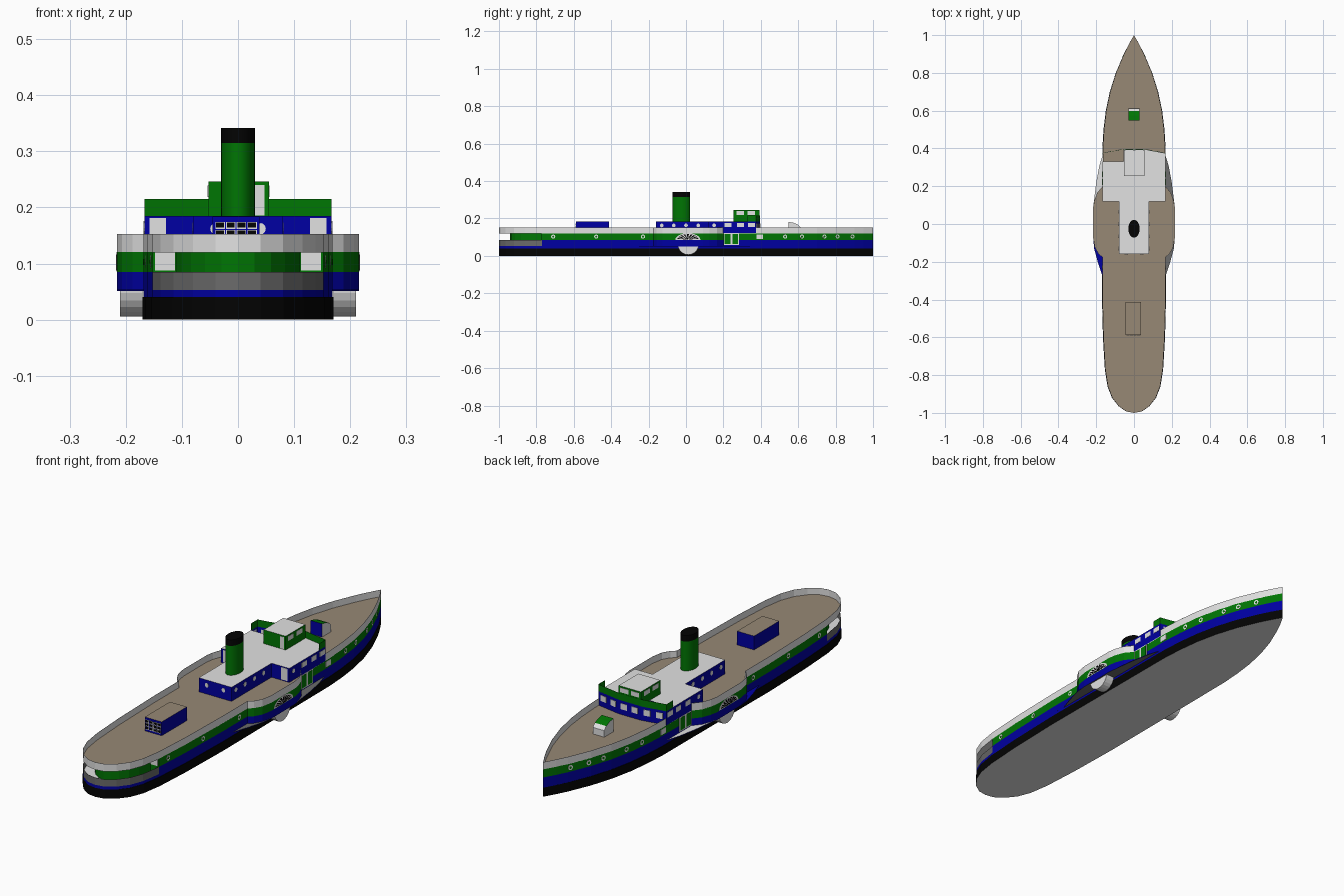
import bpy, bmesh, math
from mathutils import Vector, Matrix

if "Cube" in bpy.data.objects:
    bpy.data.objects.remove(bpy.data.objects["Cube"])

def material(name, c):
    m = bpy.data.materials.new(name)
    m.diffuse_color = (*c, 1)
    m.use_nodes = True
    m.node_tree.nodes["Principled BSDF"].inputs["Base Color"].default_value = m.diffuse_color
    return m

LIGHT = material("light_grey", (.76, .76, .76))
GREEN = material("green", (0, .18, .001))
BLUE = material("blue", (0, 0, .36))
BLACK = material("black", (.001, .001, .001))
GREY = material("mid_grey", (.145, .145, .145))
DECK = material("deck_brown", (.31, .247, .178))

def finish(name, bm, mats):
    me = bpy.data.meshes.new(name)
    bm.to_mesh(me)
    bm.free()
    for m in mats:
        me.materials.append(m)
    ob = bpy.data.objects.new(name, me)
    bpy.context.collection.objects.link(ob)
    return ob

def prism(name, pts, z0, z1, side, top=None, bottom=None, caps=True):
    """Extrude a counter-clockwise outline upwards; sides, top and bottom may differ in colour."""
    bm = bmesh.new()
    lo = [bm.verts.new((x, y, z0)) for x, y in pts]
    hi = [bm.verts.new((x, y, z1)) for x, y in pts]
    n = len(pts)
    for i in range(n):
        j = (i + 1) % n
        bm.faces.new((lo[i], lo[j], hi[j], hi[i]))
    if caps:
        bm.faces.new(hi).material_index = 1
        bm.faces.new(lo[::-1]).material_index = 2
    bm.normal_update()
    return finish(name, bm, [side, top or side, bottom or side])

def sheet(name, pts, z0, z1, mat, thick=.001):
    """Thin upright wall along an open path, thickened inwards."""
    bm = bmesh.new()
    lo = [bm.verts.new((x, y, z0)) for x, y in pts]
    hi = [bm.verts.new((x, y, z1)) for x, y in pts]
    for i in range(len(pts) - 1):
        bm.faces.new((lo[i], lo[i + 1], hi[i + 1], hi[i]))
    ob = finish(name, bm, [mat])
    mod = ob.modifiers.new("thickness", 'SOLIDIFY')
    mod.thickness, mod.offset = thick, -1
    return ob

def rect(x0, x1, y0, y1):
    return [(x0, y0), (x1, y0), (x1, y1), (x0, y1)]

def both(half):
    """Right-hand path from stern to bow, continued down the mirrored left side."""
    return half + [(-x, y) for x, y in reversed(half) if x > 0]

def plate(name, loc, normal, w, h, mat, n=4, start=0, sweep=math.tau, pie=False, t=.002):
    """Thin flat panel: a rectangle (n=4), a disc, or a pie wedge, facing along normal."""
    nv = Vector(normal).normalized()
    u = Vector((0, 0, 1)).cross(nv).normalized()
    if n == 4 and not pie:
        pts = [(-w/2, -h/2), (w/2, -h/2), (w/2, h/2), (-w/2, h/2)]
    else:
        k = n if pie else n - 1
        pts = [(w/2*math.cos(start + sweep*i/n), h/2*math.sin(start + sweep*i/n)) for i in range(k + 1)]
        if pie:
            pts.append((0, 0))
    ob = prism(name, pts, -t/2, t/2, mat)
    m = Matrix((u, Vector((0, 0, 1)), nv)).transposed().to_4x4()
    ob.matrix_world = Matrix.Translation(loc) @ m
    return ob

# Outlines
aft = [(0, -1), (.04, -.993), (.08, -.965), (.115, -.92), (.138, -.86), (.152, -.77)]
mid_aft = [(.162, -.6), (.168, -.35)]
sponson = [(.168, -.175), (.188, -.158), (.207, -.125), (.216, -.075),
           (.216, .09), (.21, .125), (.195, .165), (.166, .2)]
fore = [(.165, .4), (.159, .5), (.147, .6), (.126, .7), (.095, .8), (.053, .9), (.028, .95), (0, 1)]
plain = aft + mid_aft + fore
full = aft + mid_aft + sponson + fore
forward = [aft[-1]] + mid_aft + sponson + fore

# Hull in stacked colour bands
prism("lower_hull", both([(x * 1.015, y) for x, y in plain]), 0, .04, BLACK, bottom=LIGHT)
prism("waterline_band", both(plain), .04, .053, BLUE, top=LIGHT)
prism("blue_hull_band", both(forward), .053, .085, BLUE, bottom=GREY)
prism("green_hull_band", both(forward), .085, .121, GREEN)
prism("main_deck", both(full), .12, .123, LIGHT, top=DECK)
loop = both(full)
sheet("bulwark", loop + loop[:1], .121, .153, LIGHT)

# Open stern gallery: low rail, inner cabin and doors
stern = [(-x, y) for x, y in reversed(aft)] + aft[1:]
sheet("stern_rail", stern, .053, .085, GREY)
prism("stern_cabin", [(x * .73, -.77 + (y + .77) * .74) for x, y in stern], .053, .12, GREEN)
plate("gallery_bulkhead", (0, -.7705, .087), (0, -1, 0), .3, .066, GREEN)
for s in (-1, 1):
    plate("stern_door", (s * .13, -.772, .104), (0, -1, 0), .036, .032, LIGHT)

# Sponson ledges and paddle wheels
for s in (-1, 1):
    for label, pts, col in (
            ("fore", [(.15, .02), (.216, .02), (.216, .09), (.2, .22), (.183, .31), (.16, .385)], LIGHT),
            ("aft", [(.15, -.28), (.166, -.28), (.192, -.2), (.211, -.13), (.216, -.075), (.216, .02), (.15, .02)], BLUE)):
        p = pts if s > 0 else [(-x, y) for x, y in reversed(pts)]
        prism(label + "_ledge", p, .051, .054, BLUE, top=col if s < 0 else GREY, bottom=GREY)
    bpy.ops.mesh.primitive_cylinder_add(vertices=24, radius=.056, depth=.04,
                                        location=(s * .19, .012, .062), rotation=(0, math.pi/2, 0))
    wheel = bpy.context.object
    wheel.name = "paddle_wheel"
    wheel.data.materials.append(LIGHT)

    # Fan-shaped paddle box vent
    plate("vent_back", (s * .216, .01, .086), (s, 0, 0), .134, .07, LIGHT, 16, 0, math.pi, True, .001)
    for i in range(9):
        plate("vent_slot", (s * .2167, .01, .088), (s, 0, 0), .112, .056, BLACK, 3,
              math.pi * (i + .22) / 9, math.pi * .56 / 9, True, .001)

    # Hull portholes, turned to follow the side
    for y in (-.71, -.48, -.23, .53, .62, .74, .81, .89):
        for (xa, ya), (xb, yb) in zip(plain, plain[1:]):
            if ya <= y <= yb:
                x = xa + (xb - xa) * (y - ya) / (yb - ya)
                n = (s * (yb - ya), xa - xb, 0)
                plate("hull_porthole", (s * x, y, .103), n, .023, .023, LIGHT, 10)
                plate("porthole_glass", (s * x, y, .103), n, .011, .011, GREEN, 8, t=.003)
    plate("hull_window", (s * .165, .395, .103), (s, 0, 0), .036, .024, LIGHT)

    # Boarding doors with pale frames
    for y in (.222, .264):
        plate("door_frame", (s * .166, y, .09), (s, 0, 0), .04, .064, LIGHT, t=.003)
        plate("boarding_door", (s * .166, y, .09), (s, 0, 0), .03, .055, GREEN, t=.005)

# Deckhouses: narrow aft part and full-width bridge part, port bridge wing left open
prism("aft_deckhouse", rect(-.08, .08, -.16, .125), .122, .184, BLUE)
prism("bridge_house", [(-.167, .12), (.167, .12), (.167, .375), (.055, .396), (-.055, .396), (-.167, .375)],
      .122, .184, BLUE, caps=False)
prism("house_roof", [(-.08, -.16), (.08, -.16), (.08, .12), (.167, .12), (.167, .375), (.055, .396),
                     (-.055, .396), (-.055, .33), (-.167, .33), (-.167, .12), (-.08, .12)],
      .183, .185, BLUE, top=LIGHT)
for s in (-1, 1):
    for y in (-.13, -.065, 0, .065):
        plate("house_porthole", (s * .08, y, .163), (s, 0, 0), .02, .02, LIGHT, 12)
    plate("aft_porthole", (s * .041, -.16, .162), (0, -1, 0), .017, .02, LIGHT, 12)
    plate("wing_door", (s * .143, .12, .154), (0, -1, 0), .03, .054, LIGHT)
    plate("wing_porthole", (s * .167, .15, .163), (s, 0, 0), .02, .02, LIGHT, 12)
    for y in (.225, .292, .35):
        plate("side_window", (s * .167, y, .165), (s, 0, 0), .036, .022, LIGHT)
    plate("front_window", (s * .026, .397, .16), (0, 1, 0), .03, .026, LIGHT)
    for x in (.083, .137):
        plate("front_window", (s * x, .396 - (x - .055) * .1875 + .001, .16), (s * .1875, 1, 0), .03, .026, LIGHT)

# Bridge rail and wheelhouse
sheet("bridge_rail", [(.167, .33), (.167, .375), (.055, .396), (-.055, .396), (-.167, .375), (-.167, .33)],
      .184, .215, GREEN)
prism("wheelhouse", rect(-.053, .055, .255, .392), .184, .246, GREEN, top=LIGHT)
for s in (-1, 1):
    for y in (.29, .35):
        plate("wheelhouse_window", (.001 + s * .054, y, .229), (s, 0, 0), .04, .02, LIGHT)
    plate("wheelhouse_front_window", (.001 + s * .026, .3925, .229), (0, 1, 0), .04, .02, LIGHT)
plate("wheelhouse_door", (.038, .2545, .213), (0, -1, 0), .018, .054, LIGHT)

# Oval funnel with black top
for nm, z0, z1, m in (("funnel", .184, .315, GREEN), ("funnel_top", .315, .342, BLACK)):
    ring = [(.03 * math.cos(a * math.tau / 32), -.025 + .047 * math.sin(a * math.tau / 32)) for a in range(32)]
    f = prism(nm, ring, z0, z1, m)
    bpy.context.view_layer.objects.active = f
    bpy.ops.object.select_all(action='DESELECT')
    f.select_set(True)
    bpy.ops.object.shade_smooth_by_angle()

# Aft saloon entrance with barred panes
prism("aft_box", rect(-.045, .038, -.588, -.412), .122, .184, BLUE, top=DECK)
for i in range(4):
    for z in (.138, .153, .168):
        plate("pane_frame", (-.032 + i * .019, -.5885, z), (0, -1, 0), .017, .013, LIGHT, t=.002)
        plate("pane", (-.032 + i * .019, -.589, z + .001), (0, -1, 0), .014, .009, BLACK, t=.003)

# Bow companionway: side profile with sloping hood, extruded across
bm = bmesh.new()
prof = [(.548, .122), (.612, .122), (.612, .152), (.598, .167), (.575, .177), (.548, .182)]
L, R = ([bm.verts.new((x, y, z)) for y, z in prof] for x in (-.028, .028))
for i in range(6):
    j = (i + 1) % 6
    f = bm.faces.new((L[i], L[j], R[j], R[i]))
    f.material_index = {3: 1, 4: 1, 5: 2}.get(i, 0)
bm.faces.new(L)
bm.faces.new(R)
bmesh.ops.recalc_face_normals(bm, faces=bm.faces)
finish("bow_companionway", bm, [LIGHT, GREEN, BLUE])
